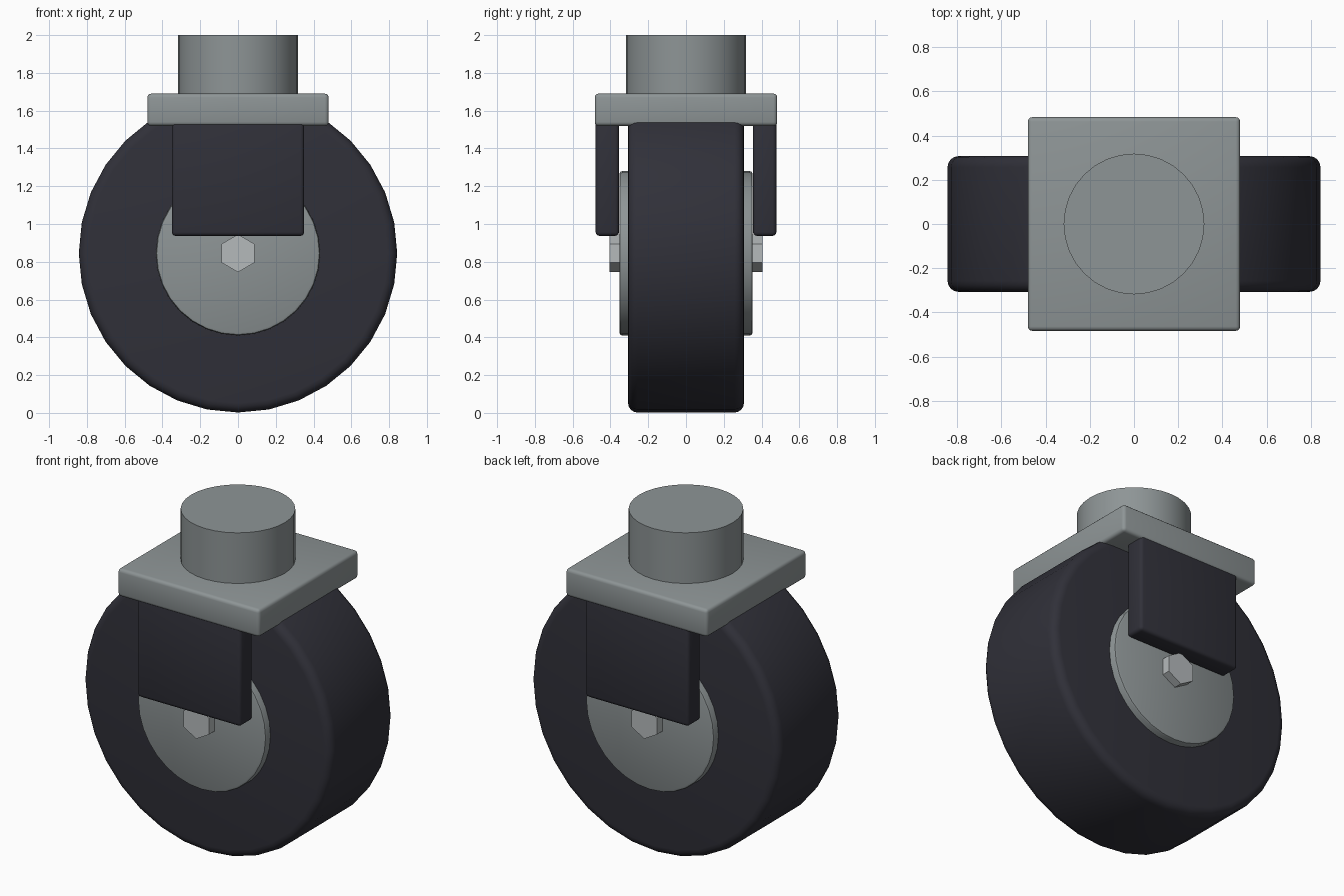
import bpy
import math

cube = bpy.data.objects.get("Cube")
if cube:
    bpy.data.objects.remove(cube, do_unlink=True)


def material(name, colour):
    mat = bpy.data.materials.new(name)
    mat.use_nodes = True
    mat.diffuse_color = (*colour, 1)
    bsdf = mat.node_tree.nodes["Principled BSDF"]
    bsdf.inputs["Base Color"].default_value = (*colour, 1)
    bsdf.inputs["Roughness"].default_value = 0.6
    return mat


rubber = material("dark rubber", (0.03, 0.03, 0.041))
steel = material("grey steel", (0.27, 0.3, 0.305))
bolt_steel = material("light steel", (0.46, 0.49, 0.5))


def finish(name, mat, bevel, segments, smooth=True):
    """Name, colour, bevel and shade the active object."""
    obj = bpy.context.object
    obj.name = name
    obj.data.materials.append(mat)
    bpy.ops.object.transform_apply(location=False, rotation=True, scale=True)
    if bevel:
        mod = obj.modifiers.new("rounded_edges", "BEVEL")
        mod.width = bevel
        mod.segments = segments
        mod.limit_method = "ANGLE"
        mod.angle_limit = math.radians(40)
        bpy.ops.object.modifier_apply(modifier=mod.name)
    if smooth:
        bpy.ops.object.shade_smooth_by_angle(angle=math.radians(35))
    return obj


def box(name, mat, low, high, bevel):
    centre = [(a + b) / 2 for a, b in zip(low, high)]
    bpy.ops.mesh.primitive_cube_add(size=1, location=centre)
    bpy.context.object.scale = [b - a for a, b in zip(low, high)]
    return finish(name, mat, bevel, 3)


def axle_disc(name, mat, radius, half_width, sides, bevel, segments, smooth=True):
    """Cylinder lying along y, centred on the axle."""
    bpy.ops.mesh.primitive_cylinder_add(
        vertices=sides, radius=radius, depth=2 * half_width,
        location=(0, 0, AXLE_Z), rotation=(math.pi / 2, 0, 0))
    return finish(name, mat, bevel, segments, smooth)


AXLE_Z = 0.845
PLATE_Z = 1.52
PLATE_TOP = 1.69

# Wheel, hub and axle bolt
axle_disc("tyre", rubber, 0.843, 0.307, 32, 0.05, 4)
axle_disc("hub", steel, 0.435, 0.353, 32, 0.015, 2)
axle_disc("axle_bolt", bolt_steel, 0.1, 0.404, 6, 0, 1, smooth=False)

# Fork arms on both sides of the wheel
for side, label in ((-1, "front"), (1, "back")):
    y_range = sorted((side * 0.355, side * 0.478))
    box(label + "_fork_arm", rubber, (-0.35, y_range[0], 0.937),
        (0.35, y_range[1], PLATE_Z + 0.03), 0.02)

# Mounting plate and swivel stem
box("mounting_plate", steel, (-0.48, -0.483, PLATE_Z), (0.48, 0.483, PLATE_TOP), 0.02)
bpy.ops.mesh.primitive_cylinder_add(
    vertices=32, radius=0.318, depth=2 - PLATE_TOP + 0.02,
    location=(0, 0, (2 + PLATE_TOP - 0.02) / 2))
finish("swivel_stem", steel, 0, 1)
